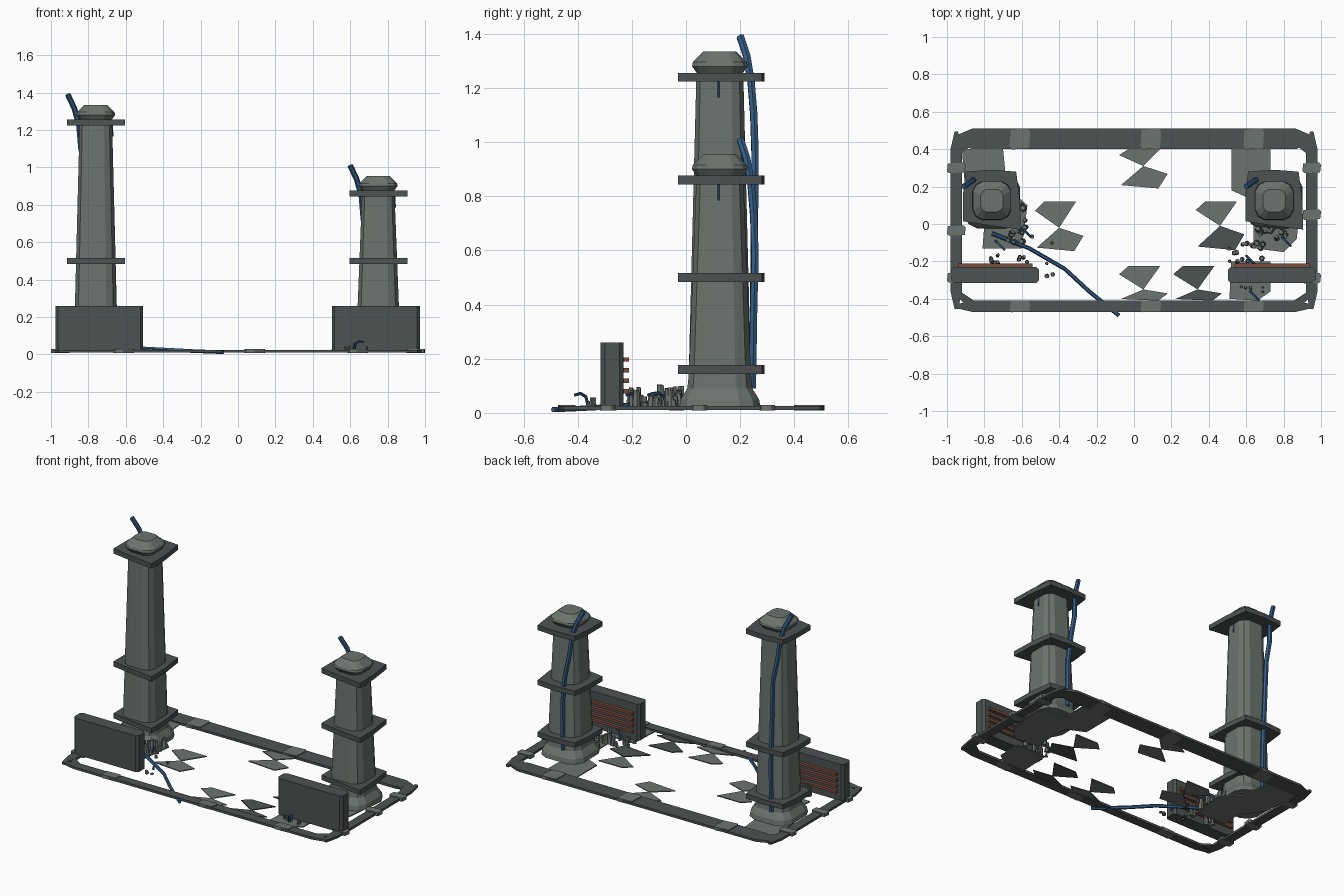
import bpy, bmesh, random
from mathutils import Matrix, Vector

random.seed(4)
cube = bpy.data.objects.get("Cube")
if cube:
    bpy.data.objects.remove(cube)


def material(name, rgb):
    m = bpy.data.materials.new(name)
    m.use_nodes = True
    m.diffuse_color = (*rgb, 1)
    m.node_tree.nodes["Principled BSDF"].inputs["Base Color"].default_value = (*rgb, 1)
    return m


DARK = material("dark_metal", (.073, .084, .084))
STONE = material("pale_stone", (.15, .175, .155))
BLUE = material("blue_hose", (.035, .11, .24))
COPPER = material("copper", (.2, .075, .05))


def finish(name, bm, mat):
    bmesh.ops.recalc_face_normals(bm, faces=bm.faces)
    me = bpy.data.meshes.new(name)
    bm.to_mesh(me)
    bm.free()
    me.materials.append(mat)
    ob = bpy.data.objects.new(name, me)
    bpy.context.collection.objects.link(ob)
    return ob


def loft(name, rings, mat):
    """Skin a stack of equal-length outlines and cap both ends."""
    bm = bmesh.new()
    loops = [[bm.verts.new(p) for p in ring] for ring in rings]
    n = len(loops[0])
    for a, b in zip(loops, loops[1:]):
        for i in range(n):
            j = (i + 1) % n
            bm.faces.new((a[i], a[j], b[j], b[i]))
    bm.faces.new(loops[0])
    bm.faces.new(loops[-1])
    return finish(name, bm, mat)


def prism(name, pts, z0, z1, mat):
    return loft(name, [[(x, y, z) for x, y in pts] for z in (z0, z1)], mat)


def tube(name, pts, radius, mat=BLUE):
    cu = bpy.data.curves.new(name, "CURVE")
    cu.dimensions = "3D"
    cu.bevel_depth = radius
    cu.bevel_resolution = 1
    cu.use_fill_caps = True
    sp = cu.splines.new("POLY")
    sp.points.add(len(pts) - 1)
    for p, co in zip(sp.points, pts):
        p.co = (*co, 1)
    ob = bpy.data.objects.new(name, cu)
    bpy.context.collection.objects.link(ob)
    cu.materials.append(mat)
    bpy.ops.object.select_all(action="DESELECT")
    ob.select_set(True)
    bpy.context.view_layer.objects.active = ob
    bpy.ops.object.convert(target="MESH")
    bpy.ops.object.shade_smooth_by_angle()


# Rounded square outline, one quarter turned four times
QUARTER = [(1, -.5), (1, .5), (.83, .83)]
SQUARE = []
for turn in range(4):
    for x, y in QUARTER:
        for _ in range(turn):
            x, y = -y, x
        SQUARE.append((x, y))


def ring(cx, cy, r, z):
    return [(cx + x * r, cy + y * r, z) for x, y in SQUARE]


# Towers: flared shaft, collar plates, cap and rear hose
COLLAR = [(-.14, .155), (0, .165), (.13, .155), (.15, 0),
          (.155, -.155), (0, -.135), (-.155, -.11), (-.155, .03)]


def tower(side, cx, top, collars):
    cy = .125
    shaft = [(.02, .15), (.05, .145), (.09, .12), (.14, .115), (top - .02, .087)]
    loft(side + "_tower_shaft", [ring(cx, cy, r, z) for z, r in shaft], STONE)
    for i, z in enumerate(collars):
        prism(f"{side}_collar_{i}", [(cx + x, cy + y) for x, y in COLLAR],
              z - .016, z + .016, DARK)
    cap = [(top, .085), (top + .025, .103), (top + .04, .1), (top + .08, .06)]
    loft(side + "_tower_cap", [ring(cx, cy, r, z) for z, r in cap], STONE)
    tube(side + "_tower_hose",
         [(cx - .15, .2, top + .135), (cx - .115, .225, top + .06),
          (cx - .09, .24, top - .03), (cx - .08, .25, top - .15),
          (cx - .05, .255, top - .3), (cx - .03, .25, .4), (cx - .03, .245, .09)], .015)
    tube(side + "_tower_wire", [(cx + .088, .12, top - .02), (cx + .092, .12, top - .09)], .003)


tower("right", -.76, 1.255, (.16, .5, 1.24))
tower("left", .75, .875, (.16, .5, .86))

# Upright barrier panels with copper bars behind
for side, cx in (("right", -.742), ("left", .737)):
    outline = [(-.235, -.3), (-.22, -.315), (.22, -.315), (.235, -.3),
               (.235, -.245), (.22, -.23), (-.22, -.23), (-.235, -.245)]
    prism(side + "_panel", [(cx + x, y) for x, y in outline], .022, .26, DARK)
    for i in range(4):
        z = .08 + i * .039
        prism(f"{side}_panel_bar_{i}", [(cx - .2, -.232), (cx + .2, -.232),
              (cx + .2, -.21), (cx - .2, -.21)], z - .008, z + .008, COPPER)


# Ground frame: beams with tapered ends
def beam(name, length, half, place):
    e = length - .09
    pts = [(-length, -.3 * half), (-e, -half), (e, -half), (length, -.3 * half),
           (length, .3 * half), (e, half), (-e, half), (-length, .3 * half)]
    prism(name, [place(a, b) for a, b in pts], .01, .025, DARK)


beam("back_beam", .955, .055, lambda a, b: (a, .455 + b))
beam("front_beam", .955, .03, lambda a, b: (a, -.44 + b))
for side, sx in (("right", -1), ("left", 1)):
    beam(side + "_beam", .475, .03, lambda a, b: (sx * .95 + b, .02 + a))
    # Corner braces closing the frame
    for y, d, tag in ((.49, -.12, "back"), (-.46, .1, "front")):
        prism(f"{side}_{tag}_corner", [(sx * .87, y), (sx * .975, y + d),
              (sx * .93, y + d), (sx * .84, y + d * .4)], .011, .024, DARK)


# Pale clamps on the frame
def clamp(name, cx, cy, hx, hy):
    pts = [(-.8, -1), (.9, -.85), (1, .6), (.8, 1), (-.9, .85), (-1, -.6)]
    prism(name, [(cx + x * hx, cy + y * hy) for x, y in pts], .008, .03, STONE)


for i, x in enumerate((-.61, .09, .64)):
    clamp(f"back_clamp_{i}", x, .455, .055, .057)
    clamp(f"front_clamp_{i}", x, -.44, .055, .032)
for i, (ya, yb) in enumerate(((.3, .3), (-.035, .05), (-.285, -.29))):
    clamp(f"right_clamp_{i}", -.95, ya, .05, .028)
    clamp(f"left_clamp_{i}", .95, yb, .05, .028)


# Broken floor plates: two pieces meeting at a pinch point
def broken_plate(name, cx, cy, up, down, m1, m2):
    upper = [(0, 0), (.09, up), (-.08, up), (-.13, up * .65)]
    lower = [(0, 0), (-.12, -down * .85), (.08, -down), (.13, -down * .35)]
    for tag, pts, m in (("upper", upper, m1), ("lower", lower, m2)):
        prism(f"{name}_{tag}", [(cx + x, cy + y) for x, y in pts], .012, .018, m)


broken_plate("back_plate", .05, .31, .09, .12, STONE, STONE)
broken_plate("right_plate", -.4, -.02, .14, .125, STONE, STONE)
broken_plate("left_plate", .46, -.01, .13, .13, STONE, DARK)
broken_plate("front_plate", .05, -.35, .125, .06, STONE, STONE)
broken_plate("front_dark_plate", .34, -.35, .125, .06, DARK, DARK)

# Floor plates beneath and around the towers
FLOOR = {
    "right_floor": [(-.92, .4), (-.7, .4), (-.68, .2), (-.57, .1), (-.6, -.13),
                    (-.81, -.13), (-.8, 0), (-.9, .15)],
    "left_back_floor": [(.52, .4), (.73, .4), (.73, .3), (.7, .1), (.52, .18)],
    "left_floor": [(.64, .25), (.9, .2), (.87, -.08), (.8, -.15), (.64, -.13)],
    "left_front_floor": [(.52, -.2), (.73, -.2), (.73, -.36), (.66, -.41), (.51, -.4)],
}
for name, pts in FLOOR.items():
    prism(name, pts, .012, .018, STONE)


# Rubble heaps of tapered chunks
def rubble(name, cx, cy, sx, sy, count, height, size=.02, mat=STONE):
    bm = bmesh.new()
    for _ in range(count):
        h = random.uniform(.3, 1) * height
        r = random.uniform(.6, 1) * size
        at = Vector((cx + random.uniform(-sx, sx), cy + random.uniform(-sy, sy), .015 + h / 2))
        spin = Matrix.Rotation(random.uniform(0, 3), 4, "Z")
        tilt = Matrix.Rotation(random.uniform(-.2, .2), 4, "X")
        bmesh.ops.create_cone(bm, cap_ends=True, segments=6, radius1=r, radius2=r * .7,
                              depth=h, matrix=Matrix.Translation(at) @ spin @ tilt)
    finish(name, bm, mat)


rubble("right_tall_rubble", -.63, -.06, .06, .06, 12, .09)
rubble("right_side_rubble", -.6, .04, .03, .07, 5, .08)
rubble("right_panel_rubble", -.67, -.185, .1, .025, 9, .08, .016)
rubble("right_loose_rubble", -.5, -.17, .1, .12, 9, .02, .014)
rubble("left_tall_rubble", .73, -.05, .1, .03, 12, .09)
rubble("left_panel_rubble", .62, -.15, .07, .05, 10, .08, .018)
rubble("left_loose_rubble", .53, -.17, .05, .04, 5, .05, .016)
rubble("left_front_rubble", .64, -.36, .07, .03, 6, .045, .01)

# Loose hose across the floor and small torn wires
tube("floor_hose", [(-.76, -.05, .04), (-.56, -.13, .035), (-.37, -.24, .025),
                    (-.24, -.36, .018), (-.08, -.49, .012)], .011)
for i, (x, y) in enumerate(((.62, -.36), (.6, -.17), (.79, -.07), (-.74, -.09), (-.6, -.02))):
    tube(f"torn_wire_{i}", [(x, y, .02), (x + .01, y - .01, .06),
                            (x + .03, y - .03, .072), (x + .05, y - .05, .066)], .006)
